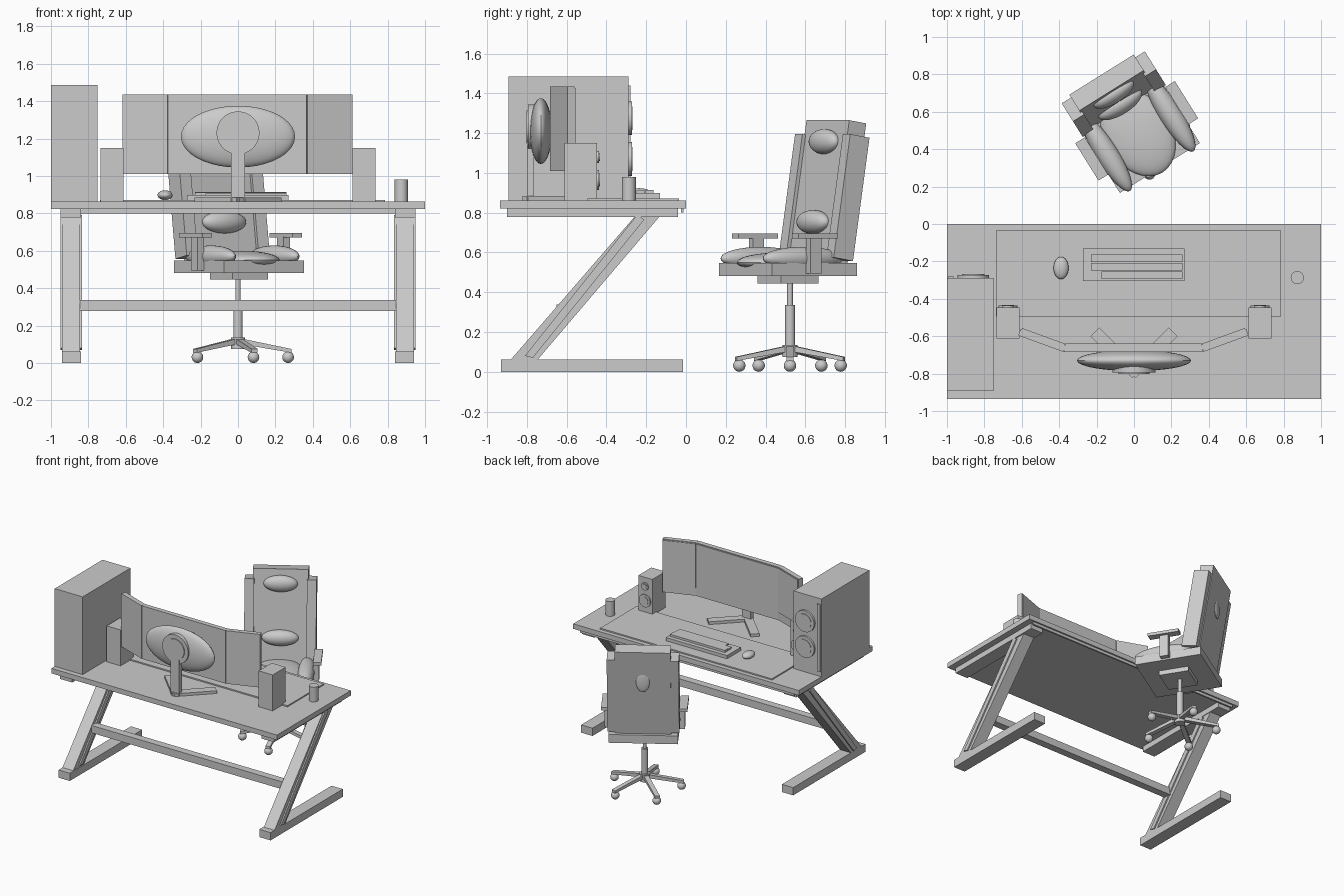
import bpy, bmesh
from math import radians, cos, sin, pi
from mathutils import Matrix, Vector

if "Cube" in bpy.data.objects:
    bpy.data.objects.remove(bpy.data.objects["Cube"])

I = Matrix.Identity(4)


def finish(name, bm, M=I, smooth=False):
    bmesh.ops.transform(bm, matrix=M, verts=bm.verts)
    bmesh.ops.recalc_face_normals(bm, faces=bm.faces)
    me = bpy.data.meshes.new(name)
    bm.to_mesh(me)
    bm.free()
    if smooth:
        for p in me.polygons:
            p.use_smooth = True
        me.set_sharp_from_angle(angle=radians(35))
    ob = bpy.data.objects.new(name, me)
    bpy.context.collection.objects.link(ob)
    return ob


def prism(name, profile, x0, x1, M=I):
    """Extrude a (y, z) profile along x."""
    bm = bmesh.new()
    a = [bm.verts.new((x0, y, z)) for y, z in profile]
    b = [bm.verts.new((x1, y, z)) for y, z in profile]
    bm.faces.new(a)
    bm.faces.new(b)
    n = len(a)
    for i in range(n):
        j = (i + 1) % n
        bm.faces.new((a[i], a[j], b[j], b[i]))
    return finish(name, bm, M)


def box(name, x0, x1, y0, y1, z0, z1, M=I):
    return prism(name, [(y0, z0), (y1, z0), (y1, z1), (y0, z1)], x0, x1, M)


def cyl(name, loc, r, depth, axis='Z', M=I):
    bm = bmesh.new()
    bmesh.ops.create_cone(bm, cap_ends=True, segments=32, radius1=r, radius2=r, depth=depth)
    R = Matrix.Rotation(pi / 2, 4, 'X') if axis == 'Y' else I
    return finish(name, bm, M @ Matrix.Translation(loc) @ R, True)


def ball(name, loc, radii, M=I):
    bm = bmesh.new()
    bmesh.ops.create_uvsphere(bm, u_segments=32, v_segments=20, radius=1)
    return finish(name, bm, M @ Matrix.Translation(loc) @ Matrix.Diagonal((*radii, 1)), True)


# ---- desk ----
TOP = 0.862
box("desktop", -1, 1, -0.935, 0.0, 0.822, TOP)
box("desk_lip", -0.95, 0.95, -0.025, -0.012, 0.80, 0.822)
for s, side in ((-1, "left"), (1, "right")):
    box(f"{side}_foot", s * 0.84, s * 0.94, -0.93, -0.015, 0, 0.062)
    box(f"{side}_top_bar", s * 0.84, s * 0.95, -0.90, -0.04, 0.778, 0.822)
    prism(f"{side}_leg", [(-0.88, 0.062), (-0.745, 0.062), (-0.135, 0.778), (-0.26, 0.778)],
          s * 0.845, s * 0.94)
    prism(f"{side}_leg_strip", [(-0.81, 0.08), (-0.77, 0.07), (-0.21, 0.765), (-0.245, 0.79)],
          s * 0.835, s * 0.95)
box("crossbar", -0.845, 0.845, -0.65, -0.59, 0.278, 0.337)

# ---- things on the desk ----
box("desk_mat", -0.737, 0.785, -0.495, -0.035, TOP, 0.872)
box("keyboard", -0.273, 0.27, -0.305, -0.13, 0.868, 0.898)
for i, x0 in enumerate((-0.23, -0.23, -0.175)):
    y = -0.163 - i * 0.045
    box(f"key_row_{i + 1}", x0, 0.258, y - 0.04, y, 0.89, 0.915 - i * 0.004)
ball("mouse", (-0.39, -0.235, 0.897), (0.04, 0.06, 0.026))
cyl("cup", (0.873, -0.287, 0.92), 0.035, 0.12)

# ---- computer tower ----
box("tower_case", -1, -0.752, -0.893, -0.288, TOP, 1.485)
box("tower_front_strip", -0.992, -0.965, -0.29, -0.278, 0.90, 1.44)
for i, z in enumerate((1.275, 1.07)):
    cyl(f"tower_fan_ring_{i + 1}", (-0.86, -0.282, z), 0.085, 0.02, 'Y')
    cyl(f"tower_fan_centre_{i + 1}", (-0.86, -0.278, z), 0.06, 0.02, 'Y')

# ---- speakers ----
for s, side in ((-1, "left"), (1, "right")):
    cx = 0.674 * s
    box(f"{side}_speaker", cx - 0.062, cx + 0.062, -0.612, -0.447, TOP, 1.15)
    for part, z, r in (("tweeter", 1.08, 0.03), ("woofer", 0.965, 0.05)):
        cyl(f"{side}_{part}", (cx, -0.444, z), r, 0.014, 'Y')
        cyl(f"{side}_{part}_cone", (cx, -0.440, z), r * 0.65, 0.014, 'Y')

# ---- wraparound monitor ----


def panel(name, half, M):
    box(name, -half, half, -0.022, 0.016, 1.01, 1.435, M)
    box(name + "_screen", -half + 0.006, half - 0.006, 0.01, 0.022, 1.075, 1.428, M)


panel("monitor_centre", 0.37, Matrix.Translation((-0.003, -0.662, 0)))
for s, side in ((-1, "left"), (1, "right")):
    panel(f"monitor_{side}", 0.128, Matrix.Translation((0.488 * s - 0.003, -0.619, 0))
          @ Matrix.Rotation(radians(20) * s, 4, 'Z'))
    # splayed stand foot
    box(f"stand_{side}_foot", -0.033, 0.033, -0.02, 0.295, TOP, 0.884,
        Matrix.Translation((0, -0.785, 0)) @ Matrix.Rotation(-radians(45) * s, 4, 'Z'))
ball("monitor_back_shell", (0, -0.73, 1.21), (0.305, 0.056, 0.165))
cyl("stand_mount_disc", (0, -0.77, 1.23), 0.115, 0.05, 'Y')
cyl("stand_mount_cap", (0, -0.775, 1.23), 0.083, 0.054, 'Y')
box("stand_neck", -0.037, 0.037, -0.80, -0.765, TOP, 1.17)

# ---- chair, built facing -y then turned ----
C = Matrix.Translation((0.005, 0.513, 0)) @ Matrix.Rotation(radians(32), 4, 'Z')
box("seat_base", -0.252, 0.252, -0.252, 0.252, 0.482, 0.548, C)
box("seat_mechanism", -0.112, 0.112, -0.112, 0.112, 0.445, 0.484, C)
ball("seat_cushion", (0, -0.03, 0.55), (0.18, 0.25, 0.05), C)


def lean(v0, v1, z0, z1, slope=0.158):
    """Profile of a slab leaning back; v0 and v1 are its depths at z = 0.56."""
    f = lambda v, z: (v + (z - 0.56) * slope, z)
    drop = (v1 - v0) * slope
    return [f(v0, z0), f(v1, z0 - drop), f(v1, z1 - drop), f(v0, z1)]


prism("backrest", lean(0.125, 0.228, 0.555, 1.265), -0.203, 0.203, C)
for s, side in ((-1, "left"), (1, "right")):
    prism(f"backrest_{side}_wing", lean(0.105, 0.222, 0.575, 1.195), 0.192 * s, 0.262 * s, C)
    ball(f"seat_{side}_bolster", (0.2 * s, -0.037, 0.57), (0.06, 0.235, 0.058), C)
    box(f"{side}_armrest_post", 0.25 * s, 0.292 * s, -0.05, 0.015, 0.495, 0.675, C)
    box(f"{side}_armrest_pad", 0.254 * s, 0.314 * s, -0.135, 0.10, 0.67, 0.694, C)
ball("lumbar_pillow", (0, 0.15, 0.753), (0.135, 0.055, 0.06), C)
ball("head_pillow", (0, 0.215, 1.157), (0.125, 0.05, 0.063), C)
ball("backrest_oval", (0, 0.296, 1.0), (0.05, 0.014, 0.085),
     C)

# ---- gas lift and five-star base ----
B = Matrix.Translation((0, 0.523, 0))
cyl("lift_rod", (0, 0, 0.38), 0.014, 0.15, M=B)
cyl("lift_sleeve", (0, 0, 0.22), 0.025, 0.23, M=B)
cyl("base_hub", (0, 0, 0.105), 0.038, 0.06, M=B)
for i in range(5):
    R = B @ Matrix.Rotation(radians(72 * i - 90), 4, 'Z')
    prism(f"base_arm_{i + 1}", [(0.02, 0.10), (0.285, 0.055), (0.285, 0.075), (0.02, 0.13)],
          -0.018, 0.018, R)
    ball(f"caster_{i + 1}", (0, 0.268, 0.031), (0.031, 0.031, 0.031), R)
